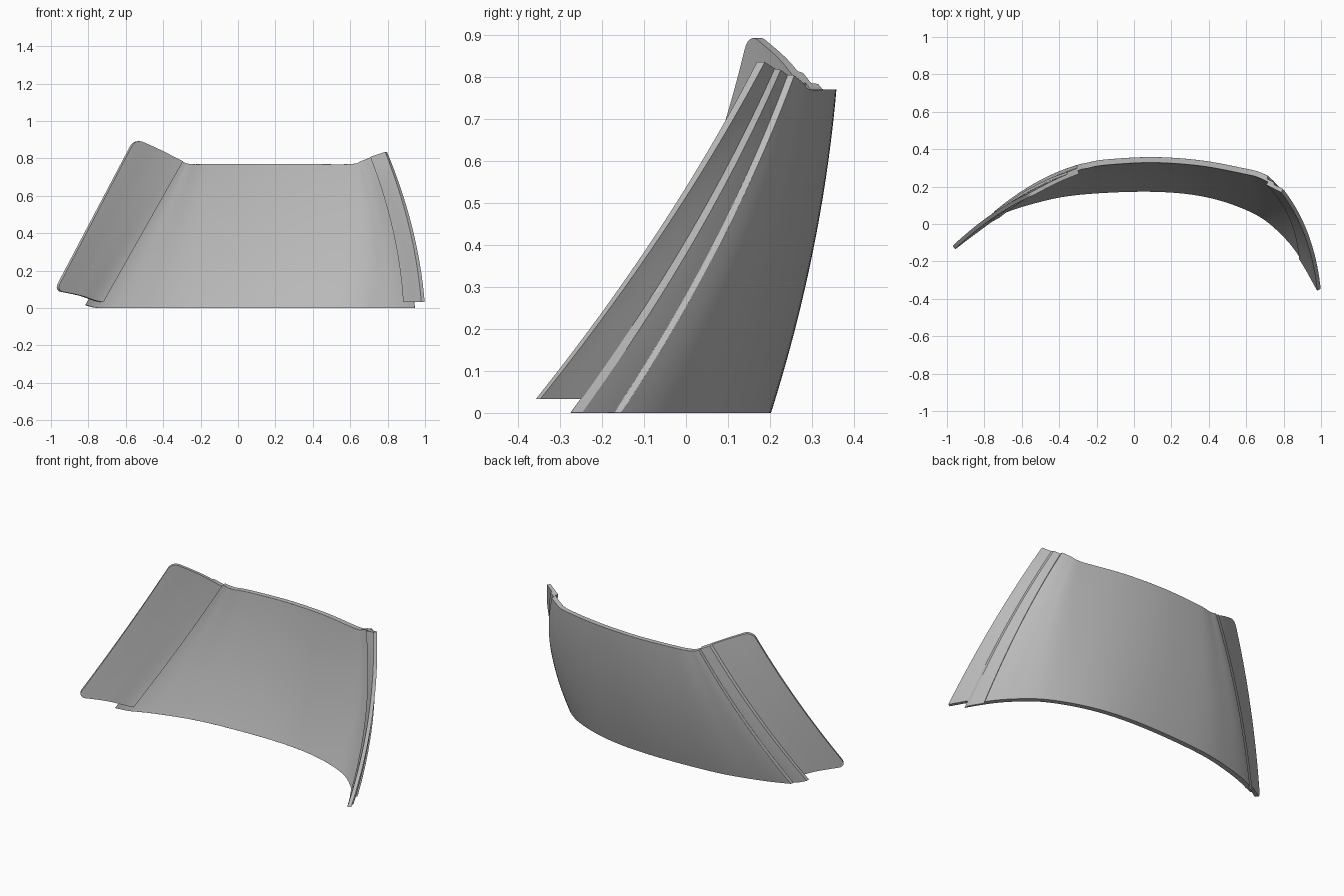
import bpy, bmesh, math
from mathutils import Vector

cube = bpy.data.objects.get("Cube")
if cube:
    bpy.data.objects.remove(cube, do_unlink=True)

grey = bpy.data.materials.new("plain grey")
grey.use_nodes = True
colour = (0.5, 0.5, 0.5, 1)
grey.diffuse_color = colour
grey.node_tree.nodes["Principled BSDF"].inputs["Base Color"].default_value = colour

# Upright ribs from one side edge to the other: foot, head, outward bow
RIBS = [
    ((-1.0, -.15, .06), (-.555, .165, .905), (0, .03)),
    ((-.87, -.05, .035), (-.42, .235, .845), (0, .03)),
    ((-.745, .035, 0), (-.3, .285, .785), (0, .03)),
    ((-.55, .105, 0), (-.25, .297, .77), (0, .025)),
    ((-.3, .155, 0), (-.15, .315, .77), (0, .022)),
    ((.1, .172, 0), (.1, .328, .77), (0, .022)),
    ((.4, .14, 0), (.36, .31, .77), (0, .022)),
    ((.65, .05, 0), (.6, .265, .77), (.015, .025)),
    ((.8, -.07, 0), (.66, .25, .787), (.03, .03)),
    ((.9, -.2, 0), (.715, .225, .808), (.036, .03)),
    ((.998, -.375, 0), (.795, .185, .835), (.036, .03)),
]


def rib_point(i, v):
    foot, head, bow = RIBS[i]
    return Vector(foot).lerp(Vector(head), v) + Vector((*bow, 0)) * 4 * v * (1 - v)


def surface(s, v):
    """Smooth curve through the ribs at height fraction v."""
    last = len(RIBS) - 1
    i = min(max(int(s), 0), last - 1)
    t = s - i
    p1, p2 = rib_point(i, v), rib_point(i + 1, v)
    p0 = rib_point(i - 1, v) if i else 2 * p1 - p2
    p3 = rib_point(i + 2, v) if i + 2 <= last else 2 * p2 - p1
    p = p1 + (p2 - p0) * t / 2 + (2 * p0 - 5 * p1 + 4 * p2 - p3) * t**2 / 2 \
        + (3 * p1 - p0 - 3 * p2 + p3) * t**3 / 2
    p.z = max(p.z, 0)
    return p


def offset_point(s, v, d):
    """Move off the surface horizontally, keeping rims level."""
    a = surface(max(s - .01, 0), v)
    b = surface(min(s + .01, len(RIBS) - 1), v)
    out = Vector((a.y - b.y, b.x - a.x, 0)).normalized()
    return surface(s, v) + out * d


def spread(a, b, n):
    return [a + (b - a) * i / n for i in range(n + 1)]


def make_sheet(name, columns, rows, bevel=0):
    """columns: (s, inner offset, outer offset, lowest v, highest v)"""
    bm = bmesh.new()
    sides = []
    for side in (1, 2):
        sides.append([[bm.verts.new(offset_point(c[0], c[3] + (c[4] - c[3]) * r / rows, c[side]))
                       for r in range(rows + 1)] for c in columns])
    inner, outer = sides
    n = len(columns) - 1
    for grid in sides:
        for i in range(n):
            for j in range(rows):
                bm.faces.new((grid[i][j], grid[i + 1][j], grid[i + 1][j + 1], grid[i][j + 1]))
    # close the rims
    for i in range(n):
        for j in (0, rows):
            bm.faces.new((inner[i][j], inner[i + 1][j], outer[i + 1][j], outer[i][j]))
    for j in range(rows):
        for i in (0, n):
            bm.faces.new((inner[i][j], inner[i][j + 1], outer[i][j + 1], outer[i][j]))
    bmesh.ops.recalc_face_normals(bm, faces=bm.faces)
    mesh = bpy.data.meshes.new(name)
    bm.to_mesh(mesh)
    bm.free()
    mesh.materials.append(grey)
    obj = bpy.data.objects.new(name, mesh)
    bpy.context.collection.objects.link(obj)
    if bevel:
        mod = obj.modifiers.new("soft rim", 'BEVEL')
        mod.width, mod.segments = bevel, 3
        mod.limit_method, mod.angle_limit = 'ANGLE', math.radians(60)
    bpy.ops.object.select_all(action='DESELECT')
    obj.select_set(True)
    bpy.context.view_layer.objects.active = obj
    bpy.ops.object.shade_smooth_by_angle(angle=math.radians(30))
    return obj


# Main panel: thick in the middle, stepped down to a thin lip at each side
THICK, LIP = .03, .014
columns = [(1.47, 0, .002, 0, 1)]
columns += [(s, 0, LIP, 0, 1) for s in spread(1.55, 2.0, 4)]
columns += [(s, 0, THICK, 0, 1) for s in spread(2.06, 8.8, 54)]
columns += [(s, 0, LIP, 0, 1) for s in spread(8.86, 9.33, 4)]
columns += [(9.45, 0, .002, 0, 1)]
make_sheet("main_panel", columns, 24, bevel=.008)

# Side flaps lie on the concave face of the lips
FLAP_IN, FLAP_OUT, FLAP_LOW = -.018, .003, .04
round_s, round_v = .27, .045
columns = []
for a in spread(0, math.pi / 2, 8):
    cut = round_v * (1 - math.sin(a))
    columns.append((round_s * (1 - math.cos(a)), FLAP_IN, FLAP_OUT, FLAP_LOW + cut, 1 - cut))
columns += [(s, FLAP_IN, FLAP_OUT, FLAP_LOW, 1) for s in spread(round_s, 2, 12)[1:]]
make_sheet("right_flap", columns, 24)

columns = [(s, FLAP_IN, FLAP_OUT, FLAP_LOW, 1) for s in spread(9, 10, 10)]
make_sheet("left_flap", columns, 24)
